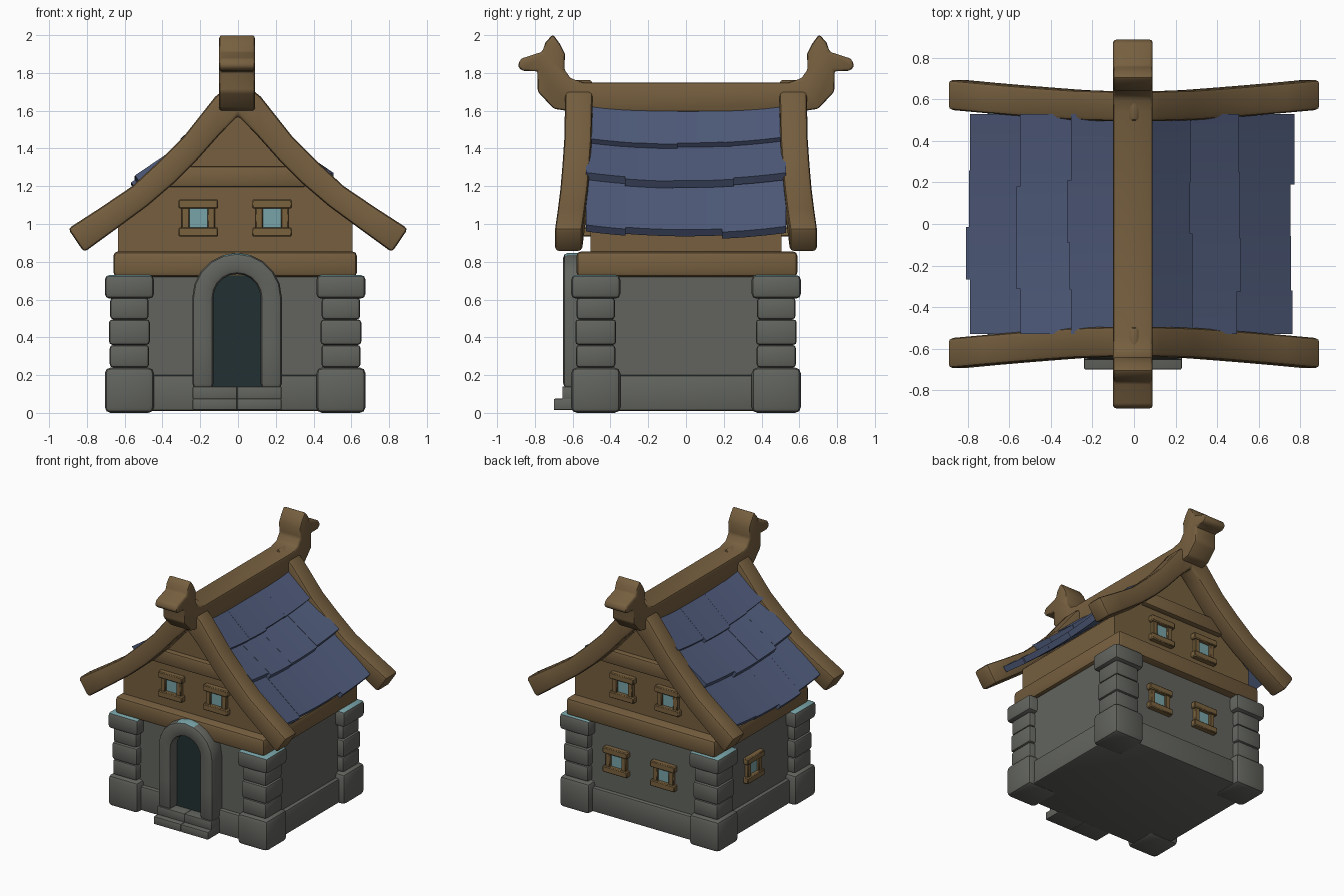
import bpy, bmesh, math, random
from mathutils import Vector

if "Cube" in bpy.data.objects:
    bpy.data.objects.remove(bpy.data.objects["Cube"])
random.seed(4)

def material(name, rgb):
    m = bpy.data.materials.new(name)
    lin = [((c / 255 + 0.055) / 1.055) ** 2.4 for c in rgb]
    m.diffuse_color = (*lin, 1)
    m.use_nodes = True
    m.node_tree.nodes["Principled BSDF"].inputs["Base Color"].default_value = m.diffuse_color
    return m

STONE = material("grey stone", (98, 100, 94))
WOOD = material("brown wood", (118, 95, 63))
FRAME = material("window wood", (122, 98, 62))
TILE = material("blue tile", (80, 92, 124))
PALE = material("pale teal", (120, 164, 168))
DARK = material("dark doorway", (33, 48, 49))

def finish(name, bm, mats, bevel=0.0, seg=2, rule=None):
    """Bevel sharp edges, colour faces by rule, make the object."""
    bmesh.ops.recalc_face_normals(bm, faces=bm.faces)
    if bevel:
        sharp = [e for e in bm.edges if len(e.link_faces) == 2 and e.calc_face_angle() > 0.6]
        bmesh.ops.bevel(bm, geom=sharp, offset=bevel, segments=seg, profile=0.5,
                        affect='EDGES', clamp_overlap=True)
    bm.normal_update()
    if rule:
        for f in bm.faces:
            f.material_index = rule(f)
    me = bpy.data.meshes.new(name)
    bm.to_mesh(me)
    bm.free()
    for m in mats:
        me.materials.append(m)
    ob = bpy.data.objects.new(name, me)
    bpy.context.collection.objects.link(ob)
    bpy.ops.object.select_all(action='DESELECT')
    ob.select_set(True)
    bpy.context.view_layer.objects.active = ob
    bpy.ops.object.shade_smooth_by_angle(angle=math.radians(40))
    return ob

def box(name, x, y, z, mat, bevel=0.0, seg=2, rule=None):
    """Box from (min, max) ranges."""
    bm = bmesh.new()
    bmesh.ops.create_cube(bm, size=1)
    for v in bm.verts:
        v.co = [r[0] if c < 0 else r[1] for c, r in zip(v.co, (x, y, z))]
    return finish(name, bm, mat if isinstance(mat, list) else [mat], bevel, seg, rule)

def prism(name, pts, place, mat, bevel=0.0):
    """Extrude a 2D outline between two depths; place(a, b, side) gives the point."""
    bm = bmesh.new()
    lo = [bm.verts.new(place(a, b, 0)) for a, b in pts]
    hi = [bm.verts.new(place(a, b, 1)) for a, b in pts]
    bm.faces.new(lo)
    bm.faces.new(hi)
    for i in range(len(pts)):
        j = (i + 1) % len(pts)
        bm.faces.new((lo[i], lo[j], hi[j], hi[i]))
    return finish(name, bm, [mat], bevel)

def sweep(name, rings, mats, bevel, rule=None):
    """Bar through four-cornered rings with closed ends."""
    bm = bmesh.new()
    vs = [[bm.verts.new(p) for p in r] for r in rings]
    for a, b in zip(vs, vs[1:]):
        for i in range(4):
            j = (i + 1) % 4
            bm.faces.new((a[i], a[j], b[j], b[i]))
    bm.faces.new(vs[0])
    bm.faces.new(vs[-1])
    return finish(name, bm, mats, bevel, 2, rule)

# Stone ground floor
box("stone_wall", (-0.62, 0.6), (-0.53, 0.53), (0.02, 0.76), STONE)
box("stone_footing", (-0.65, 0.63), (-0.56, 0.56), (0.01, 0.2), STONE, 0.015)

# Corner pillars with pale tops
for sx in (-1, 1):
    for sy in (-1, 1):
        cx, cy = sx * 0.56 - 0.015, sy * 0.478
        tag = ("left" if sx < 0 else "right") + ("_front" if sy < 0 else "_back")
        for part, h, z0, z1, b in (("base", 0.13, 0.0, 0.24, 0.03), ("block_a", 0.104, 0.24, 0.36, 0.018),
                                   ("block_b", 0.108, 0.36, 0.495, 0.018), ("block_c", 0.102, 0.495, 0.61, 0.018)):
            box(f"pillar_{part}_{tag}", (cx - h, cx + h), (cy - h, cy + h), (z0, z1), STONE, b)
        box(f"pillar_cap_{tag}", (cx - 0.13, cx + 0.13), (cy - 0.13, cy + 0.13), (0.605, 0.73),
            [STONE, PALE], 0.025, 2, lambda f: int(f.normal.z > 0.6))

# Door arch, doorway and steps
path = [(-1, 0, 0.13), (-1, 0, 0.36)]
path += [(-math.cos(t * math.pi / 10), math.sin(t * math.pi / 10), 0.61) for t in range(11)]
path += [(1, 0, 0.36), (1, 0, 0.13)]
rings = [[(c * r - 0.005, y, z + s * r) for r, y in ((0.125, -0.5), (0.125, -0.65), (0.237, -0.65), (0.237, -0.5))]
         for c, s, z in path]
sweep("door_arch", rings, [STONE, PALE], 0.025,
      lambda f: int(f.normal.z > 0.5 and f.calc_center_median().z > 0.8 and abs(f.calc_center_median().x) < 0.09))
door = [(-0.13, 0.13)] + [(-0.13 * math.cos(t * math.pi / 10), 0.61 + 0.13 * math.sin(t * math.pi / 10))
                          for t in range(11)] + [(0.13, 0.13)]
prism("doorway", door, lambda a, b, s: (a - 0.005, -0.57 + 0.008 * s, b), DARK)
for i, (x0, x1) in enumerate(((-0.24, -0.005), (-0.005, 0.23))):
    box(f"lower_step_{i}", (x0, x1), (-0.70, -0.5), (0.015, 0.075), STONE, 0.006)
    box(f"upper_step_{i}", (x0, x1), (-0.655, -0.5), (0.07, 0.14), STONE, 0.006)

# Timber upper floor
box("floor_beam", (-0.66, 0.63), (-0.58, 0.59), (0.72, 0.855), WOOD, 0.025)
gable = [(-0.635, 0.84), (0.605, 0.84), (0.605, 1.02), (0.46, 1.16), (0.25, 1.35), (0, 1.62),
         (-0.25, 1.35), (-0.46, 1.16), (-0.635, 1.02)]
prism("gable_wall", gable, lambda a, b, s: (a, -0.505 + 1.01 * s, b), WOOD)
for n, y in (("front", -0.51), ("back", 0.51)):
    box("gable_crossbeam_" + n, (-0.37, 0.36), (y - 0.035, y + 0.035), (1.195, 1.305), WOOD, 0.015)

# Windows: frame pieces and a pane, turned to face their wall
def window(name, cx, cy, cz, facing):
    turn = {"front": lambda u, d: (cx + u, cy - d), "back": lambda u, d: (cx - u, cy + d),
            "left": lambda u, d: (cx - d, cy + u)}[facing]
    def piece(part, u, d, z, mat, bev):
        p, q = turn(u[0], d[0]), turn(u[1], d[1])
        box(f"{name}_{part}", sorted((p[0], q[0])), sorted((p[1], q[1])), (cz + z[0], cz + z[1]), mat, bev, 1)
    piece("lintel", (-0.105, 0.105), (-0.02, 0.04), (0.05, 0.098), FRAME, 0.006)
    piece("sill", (-0.105, 0.105), (-0.02, 0.04), (-0.098, -0.05), FRAME, 0.006)
    piece("jamb_a", (-0.088, -0.048), (-0.02, 0.028), (-0.055, 0.055), FRAME, 0.005)
    piece("jamb_b", (0.048, 0.088), (-0.02, 0.028), (-0.055, 0.055), FRAME, 0.005)
    piece("pane", (-0.052, 0.052), (0.002, 0.01), (-0.055, 0.055), PALE, 0)

window("front_window_left", -0.21, -0.505, 1.032, "front")
window("front_window_right", 0.18, -0.505, 1.032, "front")
window("back_window_upper_a", 0.18, 0.505, 1.032, "back")
window("back_window_upper_b", -0.21, 0.505, 1.032, "back")
window("back_window_lower_a", 0.22, 0.53, 0.45, "back")
window("back_window_lower_b", -0.19, 0.53, 0.45, "back")
window("side_window", -0.62, 0.07, 0.46, "left")

# Curved gable boards: top and bottom points from the ridge down to the eave
half = [((0, 1.77), (0, 1.575)), ((0.12, 1.675), (0.1, 1.47)), ((0.29, 1.46), (0.22, 1.335)),
        ((0.42, 1.33), (0.34, 1.215)), ((0.56, 1.2), (0.48, 1.095)), ((0.73, 1.085), (0.65, 0.97)),
        ((0.9, 0.975), (0.815, 0.85))]
line = [((-a[0], a[1]), (-b[0], b[1])) for a, b in half[:0:-1]] + half
for n, s in (("front", -1), ("back", 1)):
    rings = []
    for t, b in line:
        off = 0.055 * (max(abs(t[0]) - 0.2, 0) / 0.7) ** 1.2
        y0, y1 = s * (0.495 + off), s * (0.64 + off)
        rings.append([(t[0], y0, t[1]), (t[0], y1, t[1]), (b[0], y1, b[1]), (b[0], y0, b[1])])
    sweep("gable_board_" + n, rings, [WOOD], 0.02)

# Ridge beam with carved animal-head ends
head = [(0.54, 1.75), (0.61, 1.77), (0.645, 1.82), (0.64, 1.9), (0.665, 1.95), (0.705, 2.005), (0.745, 1.96),
        (0.76, 1.912), (0.875, 1.875), (0.892, 1.835), (0.865, 1.81), (0.785, 1.81), (0.785, 1.70),
        (0.70, 1.61), (0.6, 1.595)]
outline = head + [(-y, z) for y, z in reversed(head)]
prism("ridge_beam", outline, lambda a, b, s: (-0.1 + 0.19 * s, a, b), WOOD, 0.014)

# Roof tiles: three overlapping sagging rows on each side
rows = [((0.03, 1.67), (0.28, 1.45)), ((0.24, 1.44), (0.52, 1.25)), ((0.47, 1.225), (0.77, 0.985))]
for side, sx in (("left", -1), ("right", 1)):
    for r, (top, low) in enumerate(rows):
        cuts = [-0.53] + [c + random.uniform(-0.05, 0.05) for c in (-0.29, -0.05, 0.22)] + [0.53]
        d = (Vector(low) - Vector(top)).normalized()
        nrm = Vector((-d.y, d.x)) * (0.045 if -d.y > 0 else -0.045)
        for i, (ya, yb) in enumerate(zip(cuts, cuts[1:])):
            e = Vector(low) + d * random.uniform(-0.02, 0.02)
            if sx < 0:
                e += d * 0.03
            lift = random.uniform(0, 0.006)
            rings = []
            for k in range(4):
                y = ya + (yb - ya) * k / 3
                sag = 0.035 * (1 - (y / 0.53) ** 2) - lift - 0.012
                pts = (Vector(top), e, e - nrm, Vector(top) - nrm)
                rings.append([(sx * p.x - 0.01, y, p.y - sag) for p in pts])
            sweep(f"roof_tile_{side}_{r}_{i}", rings, [TILE], 0)
